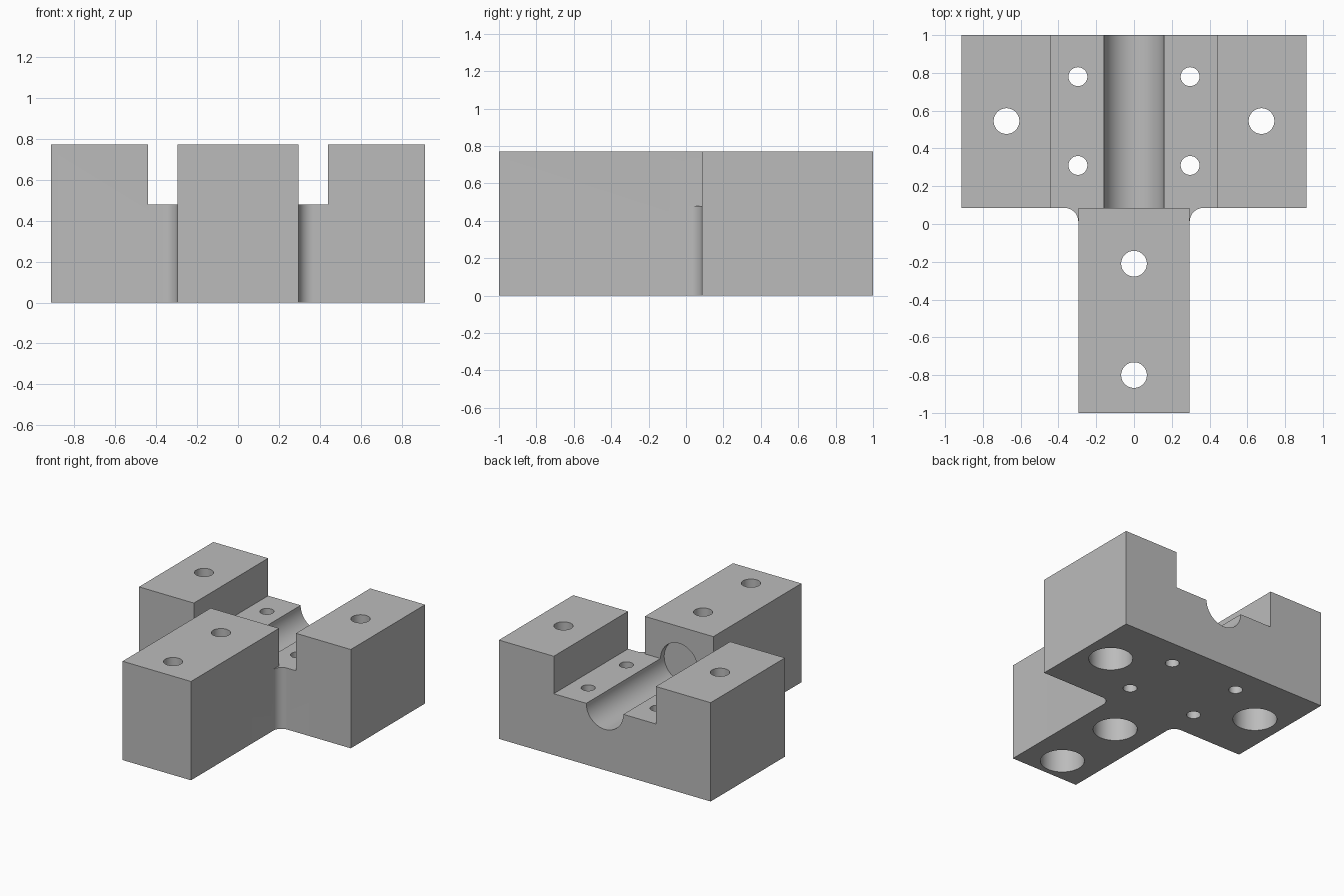
import bpy
import bmesh
from math import cos, sin, pi, radians
from mathutils import Matrix

cube = bpy.data.objects.get("Cube")
if cube:
    bpy.data.objects.remove(cube, do_unlink=True)

# Main dimensions
HALF_W, STEM_W, SLOT_W = 0.913, 0.295, 0.44
STEP_Y, HEIGHT, SLOT_Z = 0.085, 0.77, 0.478
FILLET = 0.072

steel = bpy.data.materials.new("machined grey")
steel.use_nodes = True
grey = (0.5, 0.5, 0.5, 1)
steel.diffuse_color = grey
steel.node_tree.nodes["Principled BSDF"].inputs["Base Color"].default_value = grey


def finish(name, bm):
    bmesh.ops.recalc_face_normals(bm, faces=bm.faces)
    mesh = bpy.data.meshes.new(name)
    bm.to_mesh(mesh)
    bm.free()
    mesh.materials.append(steel)
    obj = bpy.data.objects.new(name, mesh)
    bpy.context.collection.objects.link(obj)
    return obj


def prism(name, right_half, z0, z1):
    """Extrude an outline, mirrored from its +x half, between two heights."""
    outline = right_half + [(-x, y) for x, y in reversed(right_half)]
    bm = bmesh.new()
    face = bm.faces.new([bm.verts.new((x, y, z0)) for x, y in outline])
    top = bmesh.ops.extrude_face_region(bm, geom=[face])["geom"]
    verts = [v for v in top if isinstance(v, bmesh.types.BMVert)]
    bmesh.ops.translate(bm, verts=verts, vec=(0, 0, z1 - z0))
    return finish(name, bm)


def cylinder(name, radius, length, centre, along_y=False):
    bm = bmesh.new()
    turn = Matrix.Rotation(pi / 2 if along_y else 0, 4, "X")
    bmesh.ops.create_cone(bm, cap_ends=True, segments=64, radius1=radius,
                          radius2=radius, depth=length,
                          matrix=Matrix.Translation(centre) @ turn)
    return finish(name, bm)


# T-shaped body with concave fillets where the stem meets the crossbar
arc = [(STEM_W + FILLET * (1 - cos(a)), STEP_Y - FILLET * (1 - sin(a)))
       for a in (i * pi / 24 for i in range(13))]
body = prism("clamp_body", [(STEM_W, -1)] + arc + [(HALF_W, STEP_Y), (HALF_W, 1)],
             0, HEIGHT)

# Slot between the raised wings, wrapping the back of the stem
slot = [(STEM_W, STEP_Y), (STEM_W, -0.1), (SLOT_W, -0.1), (SLOT_W, 1.2)]
cutters = [prism("slot_cutter", slot, SLOT_Z, 1)]

# Round bar groove, ending in a shallow pocket in the stem
groove_end = STEP_Y - 0.045
cutters.append(cylinder("groove_cutter", 0.16, 1.2 - groove_end,
                        (0, (1.2 + groove_end) / 2, SLOT_Z), along_y=True))

# Mounting holes, counterbored from below
for x, y in [(0, -0.21), (0, -0.8), (0.675, 0.545), (-0.675, 0.545)]:
    cutters.append(cylinder("bolt_hole_cutter", 0.068, 2, (x, y, 0.5)))
    cutters.append(cylinder("counterbore_cutter", 0.158, 0.8, (x, y, 0)))

# Small through holes beside the groove
for x in (-0.297, 0.297):
    for y in (0.31, 0.78):
        cutters.append(cylinder("small_hole_cutter", 0.05, 2, (x, y, 0.5)))

for cutter in cutters:
    cutter.hide_render = True
    cut = body.modifiers.new(cutter.name, "BOOLEAN")
    cut.operation = "DIFFERENCE"
    cut.solver = "EXACT"
    cut.object = cutter

# Apply the cuts and remove the helpers
bpy.context.view_layer.objects.active = body
body.select_set(True)
for name in [m.name for m in body.modifiers]:
    bpy.ops.object.modifier_apply(modifier=name)
for cutter in cutters:
    bpy.data.objects.remove(cutter, do_unlink=True)

bpy.ops.object.shade_smooth_by_angle(angle=radians(30))
